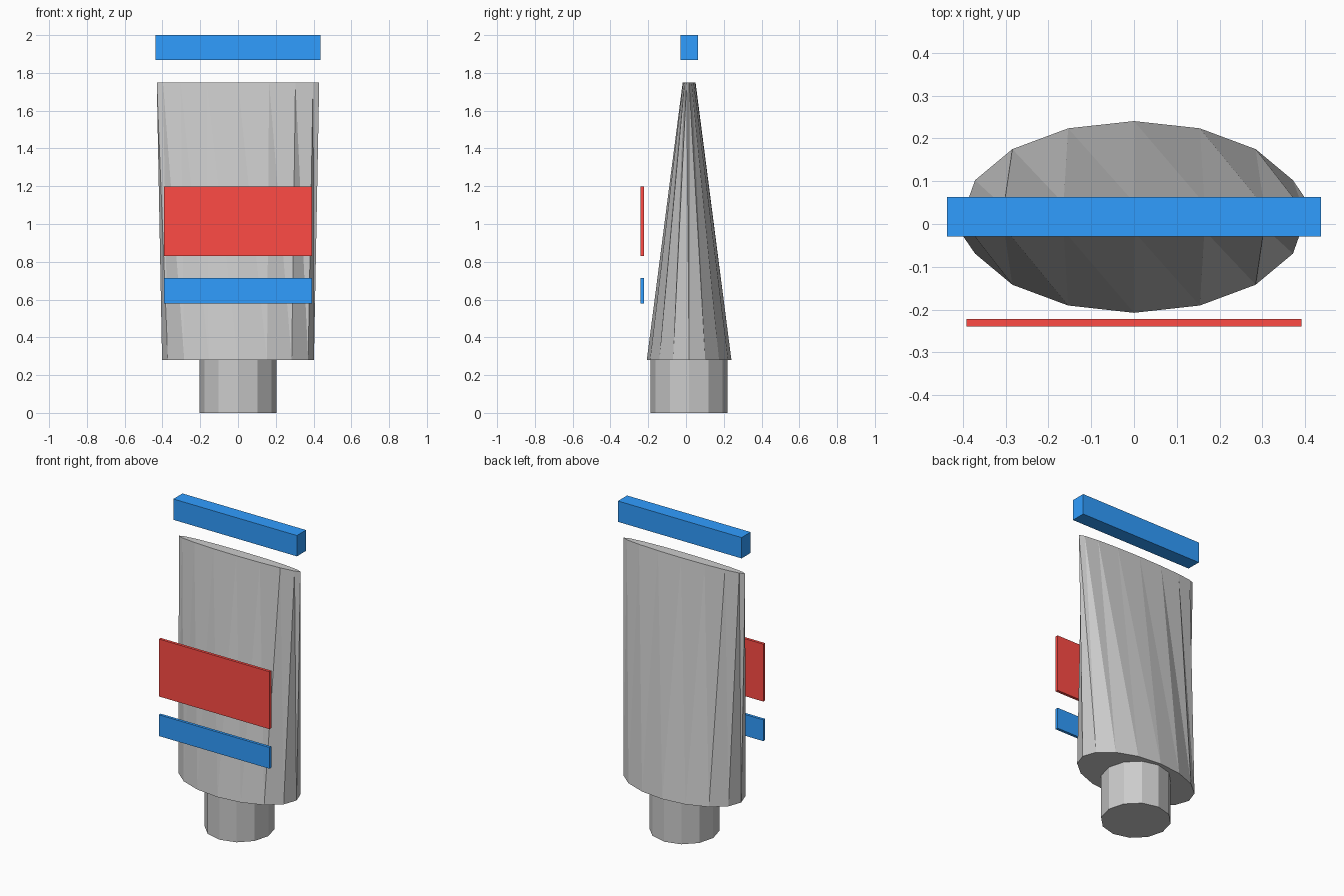
import bpy, bmesh
from math import sin, cos, tau

if "Cube" in bpy.data.objects:
    bpy.data.objects.remove(bpy.data.objects["Cube"])

CY = 0.0165  # y of the tube axis


def finish(name, bm, colour=None):
    bmesh.ops.recalc_face_normals(bm, faces=bm.faces)
    me = bpy.data.meshes.new(name)
    bm.to_mesh(me)
    bm.free()
    ob = bpy.data.objects.new(name, me)
    bpy.context.collection.objects.link(ob)
    if colour:
        me.materials.append(colour)
    return ob


def material(name, rgb):
    m = bpy.data.materials.new(name)
    m.diffuse_color = (*rgb, 1)
    m.use_nodes = True
    m.node_tree.nodes["Principled BSDF"].inputs["Base Color"].default_value = m.diffuse_color
    return m


def loft(name, n, bottom, top):
    """Triangulated loft between two ellipses given as (rx, ry, z)."""
    bm = bmesh.new()
    lo, hi = [[bm.verts.new((rx * cos(tau * i / n), CY + ry * sin(tau * i / n), z))
               for i in range(n)] for rx, ry, z in (bottom, top)]
    for i in range(n):
        j = (i + 1) % n
        bm.faces.new((lo[i], lo[j], hi[i]))
        bm.faces.new((lo[j], hi[j], hi[i]))
    bm.faces.new(lo[::-1])
    bm.faces.new(hi)
    return finish(name, bm)


def box(name, lo, hi, colour):
    bm = bmesh.new()
    bmesh.ops.create_cube(bm, size=1)
    for v in bm.verts:
        v.co = [(a + b) / 2 + c * (b - a) for a, b, c in zip(lo, hi, v.co)]
    return finish(name, bm, colour)


red = material("red", (1.0, 0.07, 0.06))
blue = material("blue", (0.03, 0.34, 1.0))

# Cap at the bottom and the flattened tube body
loft("cap", 12, (0.204, 0.204, 0), (0.204, 0.204, 0.28))
loft("tube_body", 16, (0.402, 0.224, 0.28), (0.43, 0.034, 1.75))

# Crimp bar floating above the tube
box("crimp_bar", (-0.437, -0.029, 1.867), (0.437, 0.063, 2.0), blue)

# Label panels floating in front
box("label_panel", (-0.391, -0.24, 0.831), (0.391, -0.222, 1.198), red)
box("label_stripe", (-0.391, -0.24, 0.578), (0.391, -0.222, 0.714), blue)
